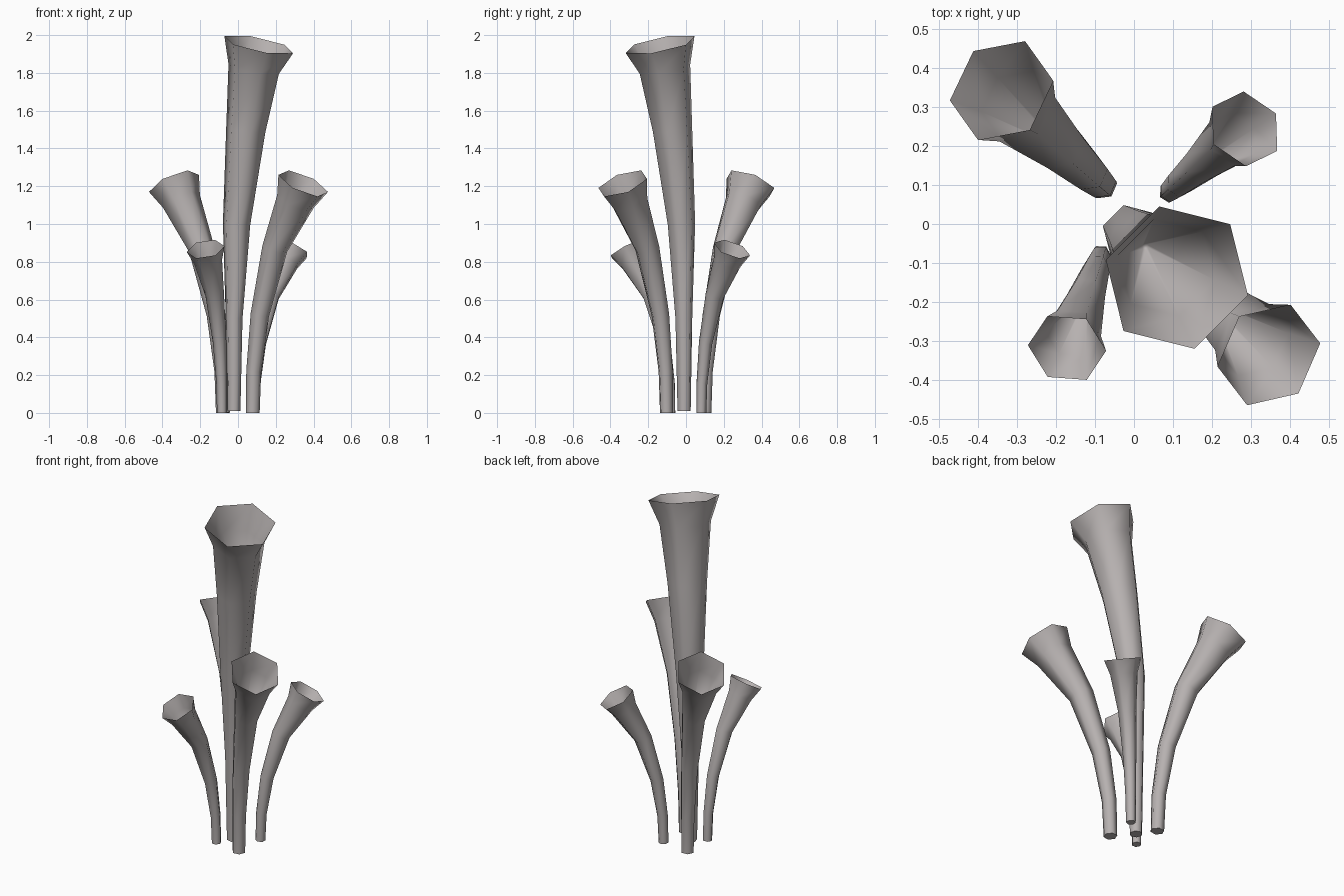
import bpy
import bmesh
from math import sin, cos, atan2, radians, tau
from mathutils import Vector, Matrix

SIDES = 6

cube = bpy.data.objects.get("Cube")
if cube:
    bpy.data.objects.remove(cube)

clay = bpy.data.materials.new("warm_grey")
clay.use_nodes = True
clay.diffuse_color = (0.47, 0.44, 0.435, 1)
clay.node_tree.nodes["Principled BSDF"].inputs["Base Color"].default_value = clay.diffuse_color

# Trumpet paths: (lean distance, height, radius), base to rim
TALL = [(0, 0.01, 0.036), (0.002, 0.5, 0.046), (0.02, 1.0, 0.075),
        (0.088, 1.5, 0.108), (0.146, 1.82, 0.14), (0.183, 1.95, 0.193)]
BENT = [(0, 0, 0.037), (0.007, 0.22, 0.04), (0.05, 0.52, 0.05),
        (0.155, 0.87, 0.069), (0.30, 1.12, 0.105), (0.354, 1.215, 0.142)]


def add_ring(bm, path, i, phase, radius=None):
    """Hexagon square to the path at point i."""
    d, z, r = path[i]
    a, b = path[max(i - 1, 0)], path[min(i + 1, len(path) - 1)]
    tilt = atan2(b[0] - a[0], b[1] - a[1])
    r = radius or r
    ring = []
    for k in range(SIDES):
        angle = radians(phase) + tau * k / SIDES
        u, v = r * cos(angle), r * sin(angle)
        ring.append(bm.verts.new((d + u * cos(tilt), v, z - u * sin(tilt))))
    return ring


def add_trumpet(name, path, base, heading, phase, size=1.0):
    bm = bmesh.new()
    last = len(path) - 1
    # Outer wall, then back down inside as a deep funnel
    rings = [add_ring(bm, path, i, phase) for i in range(last + 1)]
    rings.append(add_ring(bm, path, last - 1, phase, path[last - 1][2] * 0.93))
    d0, z0, _ = path[last - 2]
    d1, z1, _ = path[last - 1]
    t = -0.4 if path is TALL else 0.0
    tip = Vector((d0 + (d1 - d0) * t * 0.8, 0, z0 + (z1 - z0) * t))
    rings.append([bm.verts.new(tip + Vector((cos(radians(phase) + tau * k / SIDES),
                                             sin(radians(phase) + tau * k / SIDES), 0)) * 0.008)
                  for k in range(SIDES)])
    for low, high in zip(rings, rings[1:]):
        for k in range(SIDES):
            n = (k + 1) % SIDES
            bm.faces.new((low[k], low[n], high[n], high[k]))
    bm.faces.new(rings[0][::-1])
    bm.faces.new(rings[-1])
    # Smooth walls with a crisp rim and base
    for face in bm.faces:
        face.smooth = True
    for ring in (rings[0], rings[last]):
        for k in range(SIDES):
            bm.edges.get((ring[k], ring[(k + 1) % SIDES])).smooth = False
    bm.transform(Matrix.Translation((*base, 0))
                 @ Matrix.Rotation(radians(heading), 4, "Z")
                 @ Matrix.Scale(size, 4))
    bmesh.ops.recalc_face_normals(bm, faces=bm.faces)
    mesh = bpy.data.meshes.new(name)
    bm.to_mesh(mesh)
    bm.free()
    mesh.materials.append(clay)
    bpy.context.collection.objects.link(bpy.data.objects.new(name, mesh))


add_trumpet("centre_trumpet", TALL, (-0.022, -0.01), -44, 29)
add_trumpet("front_left_trumpet", BENT, (0.078, -0.103), -41, -10)
add_trumpet("back_right_trumpet", BENT, (-0.08, 0.1), 137, -10)
add_trumpet("front_right_trumpet", BENT, (-0.085, -0.08), -110, -12, 0.714)
add_trumpet("back_left_trumpet", BENT, (0.09, 0.081), 40, -12, 0.714)
